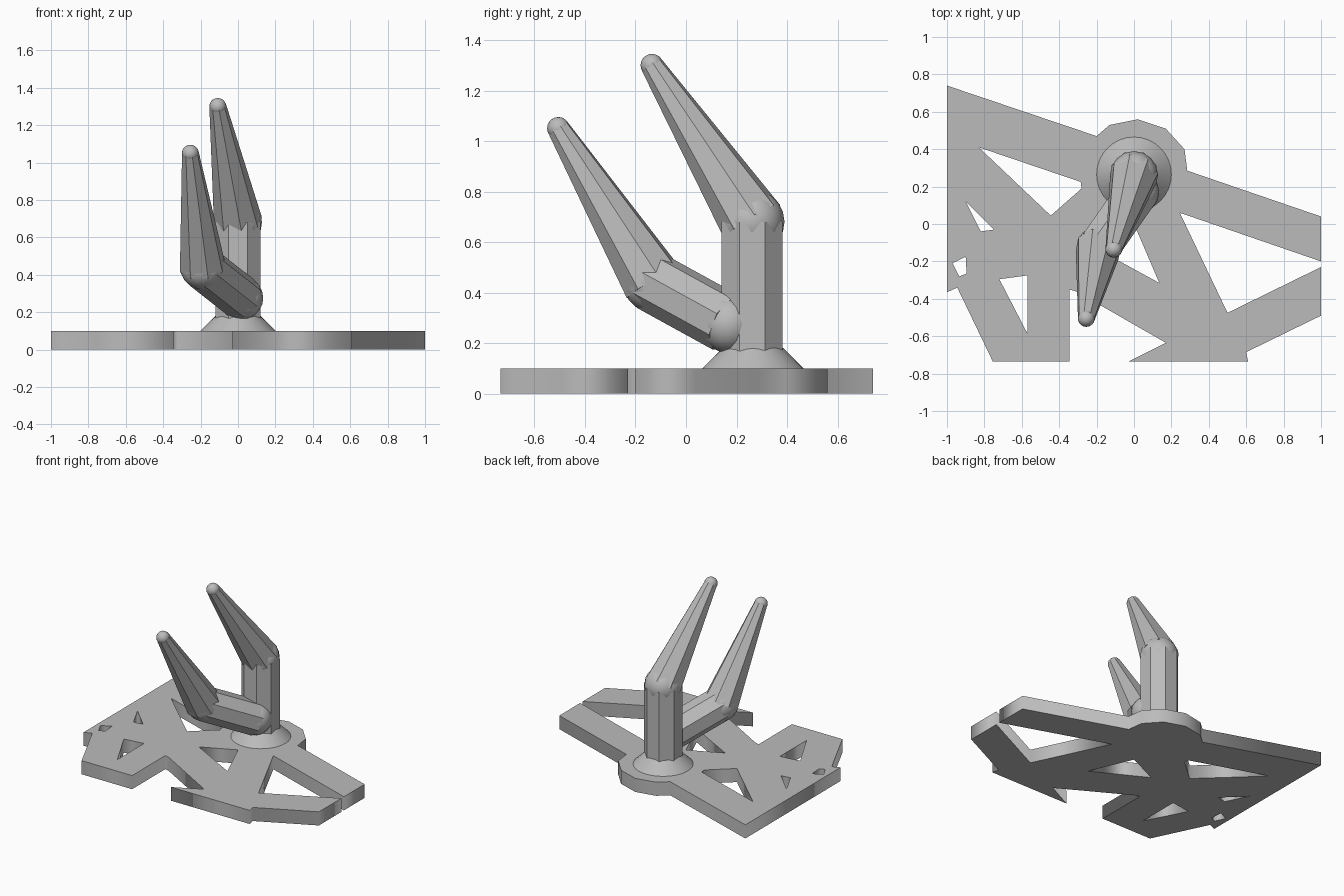
import bpy
import math
from mathutils import Vector

cube = bpy.data.objects.get("Cube")
if cube:
    bpy.data.objects.remove(cube, do_unlink=True)

# One plain grey for the whole model
grey = bpy.data.materials.new("stone_grey")
grey.use_nodes = True
grey.diffuse_color = (0.5, 0.5, 0.5, 1)
grey.node_tree.nodes["Principled BSDF"].inputs["Base Color"].default_value = (0.5, 0.5, 0.5, 1)


def finish(name, smooth=False):
    """Name, colour and shade the active object."""
    obj = bpy.context.object
    obj.name = obj.data.name = name
    obj.data.materials.clear()
    obj.data.materials.append(grey)
    if smooth:
        bpy.ops.object.shade_smooth_by_angle(angle=math.radians(40))
    return obj


def limb(name, start, end, r_start, r_end):
    """Eight-sided tapered bar between two points."""
    start, end = Vector(start), Vector(end)
    axis = end - start
    bpy.ops.mesh.primitive_cone_add(vertices=8, radius1=r_start, radius2=r_end, depth=axis.length)
    obj = finish(name)
    for v in obj.data.vertices:
        v.co.rotate(Vector((0, 0, math.pi / 8)).to_track_quat("Z", "Y"))
    turn = axis.to_track_quat("Z", "Y")
    spin = turn @ Vector((0, 0, 1)).rotation_difference(Vector((0, 0, 1)))
    obj.rotation_mode = "QUATERNION"
    obj.rotation_quaternion = spin
    obj.location = (start + end) / 2
    # Half a side of spin puts flat faces along the main axes
    c, s = math.cos(math.pi / 8), math.sin(math.pi / 8)
    for v in obj.data.vertices:
        x, y = v.co.x, v.co.y
        v.co.x, v.co.y = c * x - s * y, s * x + c * y
    return obj


def ball(name, centre, radius):
    bpy.ops.mesh.primitive_uv_sphere_add(segments=16, ring_count=10, radius=radius, location=centre)
    return finish(name, smooth=True)


# Base plate: outline with cut-out windows, extruded
outline = [(-1, .74), (-.2, .47), (-.13, .53), (.02, .56), (.17, .51), (.27, .4),
           (.285, .285), (1, .04), (1, -.2), (.245, .06), (.5, -.475), (1, -.23),
           (1, -.49), (.6, -.685), (.61, -.735), (-.03, -.735), (.17, -.635),
           (-.31, -.36), (-.345, -.35), (-.345, -.735), (-.755, -.735),
           (-.945, -.34), (-1, -.365)]
windows = [
    [(-.83, .41), (-.285, .225), (-.28, .19), (-.445, .045)],
    [(-.9, .12), (-.75, -.03), (-.82, -.04)],
    [(-.9, -.175), (-.895, -.265), (-.935, -.28), (-.97, -.21)],
    [(-.72, -.295), (-.57, -.275), (-.57, -.585)],
    [(.135, -.315), (-.24, -.11), (0, 0)],
]
curve = bpy.data.curves.new("base_plate", "CURVE")
curve.dimensions = "2D"
curve.fill_mode = "BOTH"
curve.extrude = 0.05
for loop in [outline] + windows:
    spline = curve.splines.new("POLY")
    spline.points.add(len(loop) - 1)
    for point, (x, y) in zip(spline.points, loop):
        point.co = (x, y, 0, 1)
    spline.use_cyclic_u = True
plate = bpy.data.objects.new("base_plate", curve)
plate.location.z = 0.05
bpy.context.collection.objects.link(plate)
bpy.ops.object.select_all(action="DESELECT")
bpy.context.view_layer.objects.active = plate
plate.select_set(True)
bpy.ops.object.convert(target="MESH")
finish("base_plate")

# Sloped collar where the post meets the plate
bpy.ops.mesh.primitive_cone_add(vertices=32, radius1=0.2, radius2=0.12, depth=0.08,
                                location=(0, 0.265, 0.14))
finish("collar", smooth=True)

# Upright post with its bent upper prong
post_top = (0, 0.262, 0.68)
upper_tip = (-0.108, -0.135, 1.3)
limb("post", (0, 0.262, 0.12), post_top, 0.131, 0.131)
ball("post_elbow", post_top, 0.128)
limb("upper_prong", post_top, upper_tip, 0.131, 0.046)
ball("upper_prong_tip", upper_tip, 0.045)

# Side branch with its bent lower prong
joint = (0.02, 0.17, 0.275)
elbow = (-0.19, -0.13, 0.44)
lower_tip = (-0.255, -0.505, 1.05)
ball("branch_joint", joint, 0.115)
limb("branch", joint, elbow, 0.12, 0.12)
ball("branch_elbow", elbow, 0.119)
limb("lower_prong", elbow, lower_tip, 0.125, 0.046)
ball("lower_prong_tip", lower_tip, 0.045)
